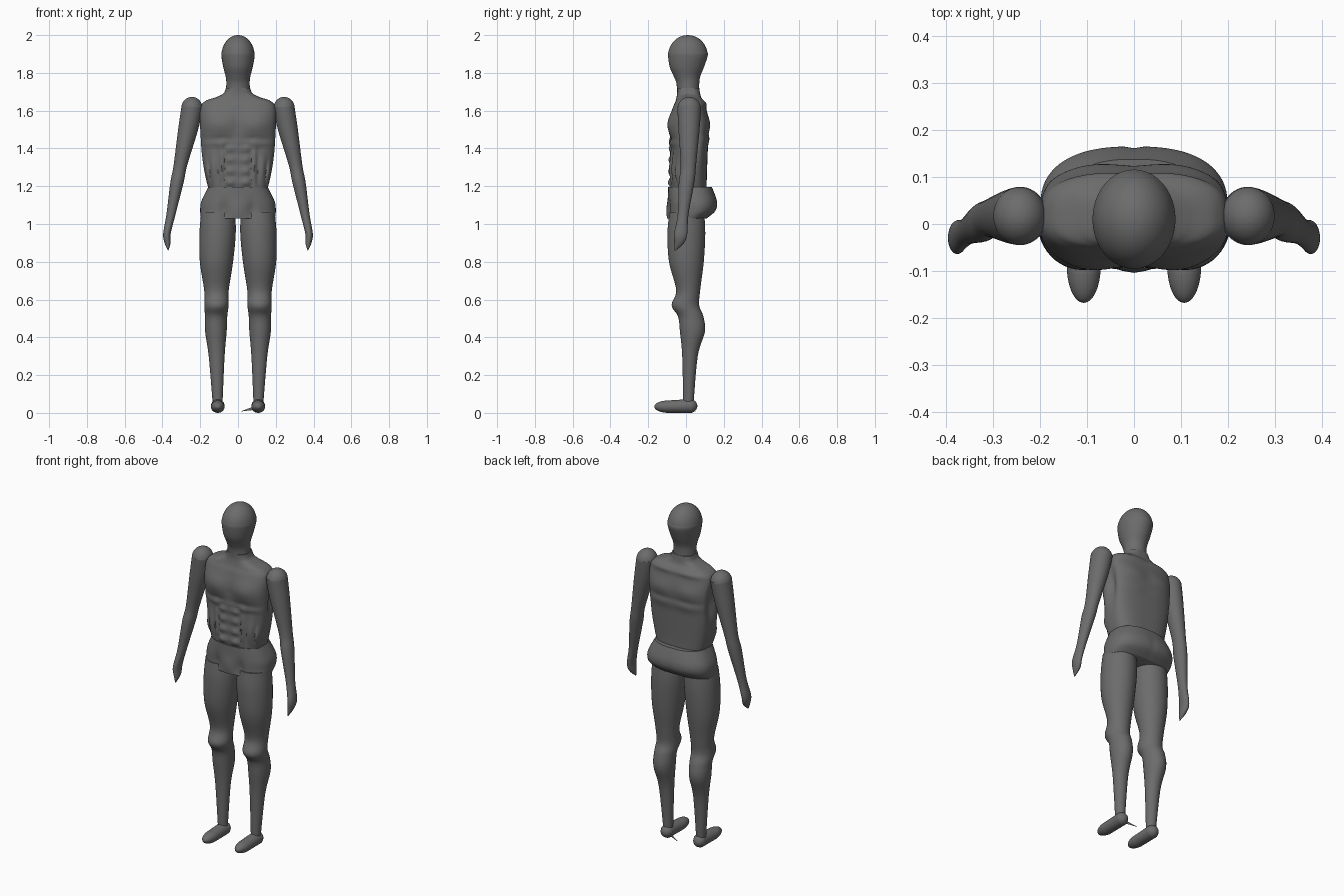
import bpy, bmesh, math
from collections import namedtuple
from mathutils import Vector

if "Cube" in bpy.data.objects:
    bpy.data.objects.remove(bpy.data.objects["Cube"], do_unlink=True)

grey = bpy.data.materials.new("body grey")
grey.use_nodes = True
grey.diffuse_color = (.15, .15, .15, 1)
grey.node_tree.nodes["Principled BSDF"].inputs["Base Color"].default_value = grey.diffuse_color

# A cross-section: place along the part, middle in x, half width, near and far edge
Ring = namedtuple("Ring", "place centre width front back")


def ring(place, width, front, back, centre=0):
    return Ring(place, centre, width, front, back)


def dome(base, height, count=7):
    """Rings that close an end with a rounded cap, listed outwards from the base."""
    middle, depth = (base.front + base.back) / 2, (base.back - base.front) / 2
    caps = []
    for i in range(1, count + 1):
        angle = math.pi / 2 * i / count
        shrink = max(math.cos(angle), .01)
        caps.append(Ring(base.place + height * math.sin(angle), base.centre, base.width * shrink,
                         middle - depth * shrink, middle + depth * shrink))
    return caps


def blend(before, start, end, after, t):
    """Smooth curve between start and end."""
    leave, arrive = (end - before) / 2, (after - start) / 2
    gap = end - start
    return start + leave * t + (3 * gap - 2 * leave - arrive) * t**2 + (leave + arrive - 2 * gap) * t**3


def resample(rings, steps):
    padded = [rings[0], *rings, rings[-1]]
    smooth = []
    for i in range(len(rings) - 1):
        for step in range(steps):
            smooth.append(Ring(*(blend(*values, step / steps) for values in zip(*padded[i:i + 4]))))
    return smooth + [rings[-1]]


def superellipse(value, power):
    return math.copysign(abs(value) ** (2 / power), value)


def loft(name, rings, power=2, steps=6, segments=48, side=1, lengthwise=False, sculpt=None):
    """Skin a run of rings, upwards or lengthwise, with optional sculpting."""
    bm = bmesh.new()
    loops = []
    for r in resample(rings, steps):
        loop = []
        for k in range(segments):
            angle = math.tau * k / segments
            across, through = math.cos(angle), math.sin(angle)
            x = r.centre + r.width * superellipse(across, power)
            depth = (r.front + r.back + (r.back - r.front) * superellipse(through, power)) / 2
            point = Vector((x, r.place, depth)) if lengthwise else Vector((x, depth, r.place))
            if sculpt:
                point += sculpt(point, across, through)
            point.x *= side
            loop.append(bm.verts.new(point))
        loops.append(loop)
    for lower, upper in zip(loops, loops[1:]):
        for k in range(segments):
            bm.faces.new((lower[k - 1], lower[k], upper[k], upper[k - 1]))
    bm.faces.new(loops[0])
    bm.faces.new(loops[-1])
    bmesh.ops.recalc_face_normals(bm, faces=bm.faces)
    mesh = bpy.data.meshes.new(name)
    bm.to_mesh(mesh)
    bm.free()
    mesh.materials.append(grey)
    part = bpy.data.objects.new(name, mesh)
    bpy.context.collection.objects.link(part)
    bpy.ops.object.select_all(action="DESELECT")
    part.select_set(True)
    bpy.context.view_layer.objects.active = part
    bpy.ops.object.shade_smooth_by_angle(angle=math.radians(50))


def swell(point, x, z, wide, tall):
    """Soft hill, the same on both sides of the body."""
    return math.exp(-((abs(point.x) - x) / wide)**2 - ((point.z - z) / tall)**2)


def torso_muscles(point, across, through):
    facing = min(1, abs(through) * 2)
    if through < 0:
        chest = .022 * swell(point, x=.1, z=1.53, wide=.09, tall=.07)
        fold = .012 * swell(point, x=.09, z=1.43, wide=.1, tall=.02)
        midline = .01 * swell(point, x=0, z=1.38, wide=.01, tall=.18)
        groove = .016 * swell(point, x=.085, z=1.31, wide=.015, tall=.1)
        oblique = .012 * swell(point, x=.13, z=1.29, wide=.02, tall=.07)
        hollow = .02 * swell(point, x=.165, z=1.26, wide=.015, tall=.05)
        abs_rows = sum(swell(point, x=.04, z=z, wide=.03, tall=.022) for z in (1.22, 1.28, 1.34, 1.4))
        rise = chest + oblique + .017 * abs_rows - fold - midline - groove - hollow
    else:
        shoulder_ridge = .012 * swell(point, x=.08, z=1.64, wide=.12, tall=.02)
        blade = .01 * swell(point, x=.09, z=1.53, wide=.09, tall=.045)
        crease = .007 * swell(point, x=.08, z=1.45, wide=.1, tall=.025)
        rise = shoulder_ridge + blade - crease
    # Hollow under each arm
    armpit = .028 * math.exp(-((point.y - .04) / .03)**2 - ((point.z - 1.46) / .1)**2)
    return Vector((-math.copysign(armpit, across) * abs(across),
                   math.copysign(rise * facing, through), 0))


def hip_muscles(point, across, through):
    if through > 0:
        return Vector((0, -.004 * swell(point, x=0, z=1.09, wide=.01, tall=.06), 0))
    bulge = .01 * swell(point, x=0, z=1.07, wide=.035, tall=.05)
    fold = .012 * swell(point, x=.075, z=1.07, wide=.02, tall=.05)
    return Vector((0, fold - bulge, 0))


# Torso from waist to the base of the neck
loft("torso", [
    ring(place=1.17, width=.15, front=-.08, back=.11),
    ring(place=1.24, width=.17, front=-.08, back=.11),
    ring(place=1.38, width=.195, front=-.076, back=.115),
    ring(place=1.52, width=.204, front=-.08, back=.12),
    ring(place=1.61, width=.202, front=-.068, back=.107),
    ring(place=1.65, width=.175, front=-.055, back=.09),
    ring(place=1.67, width=.12, front=-.05, back=.08),
    ring(place=1.69, width=.078, front=-.047, back=.075),
    ring(place=1.72, width=.064, front=-.046, back=.07),
], power=2.9, steps=12, segments=128, sculpt=torso_muscles)

# Neck flowing into an egg-shaped head
brow = ring(place=1.89, width=.088, front=-.095, back=.115)
loft("head_and_neck", [
    ring(place=1.66, width=.066, front=-.045, back=.07),
    ring(place=1.74, width=.062, front=-.05, back=.07),
    ring(place=1.78, width=.065, front=-.064, back=.075),
    ring(place=1.83, width=.078, front=-.086, back=.095),
    brow, *dome(brow, height=.11),
])

# Pelvis with a rounded seat
loft("pelvis", [
    ring(place=1.195, width=.158, front=-.094, back=.138),
    ring(place=1.12, width=.194, front=-.095, back=.164),
    ring(place=1.07, width=.2, front=-.094, back=.156),
    ring(place=1.03, width=.196, front=-.095, back=.11),
], power=2.5, steps=12, segments=96, sculpt=hip_muscles)

leg = [
    ring(place=1.06, centre=.105, width=.09, front=-.088, back=.096),
    ring(place=.95, centre=.108, width=.096, front=-.098, back=.102),
    ring(place=.8, centre=.114, width=.088, front=-.09, back=.094),
    ring(place=.65, centre=.114, width=.065, front=-.052, back=.075),
    ring(place=.57, centre=.114, width=.064, front=-.076, back=.07),
    ring(place=.51, centre=.116, width=.059, front=-.042, back=.092),
    ring(place=.43, centre=.117, width=.057, front=-.032, back=.1),
    ring(place=.3, centre=.113, width=.042, front=-.02, back=.062),
    ring(place=.05, centre=.108, width=.026, front=-.015, back=.04),
]

heel = ring(place=.02, centre=.107, width=.036, front=0, back=.073)
ball = ring(place=-.09, centre=.107, width=.036, front=0, back=.066)
foot = [*reversed(dome(heel, height=.04)), heel, ball, *dome(ball, height=-.078)]

shoulder = ring(place=1.61, centre=.244, width=.057, front=-.045, back=.079)
arm = [
    *reversed(dome(shoulder, height=.063)), shoulder,
    ring(place=1.5, centre=.264, width=.053, front=-.04, back=.072),
    ring(place=1.31, centre=.305, width=.036, front=-.028, back=.053),
    ring(place=1.22, centre=.323, width=.035, front=-.038, back=.044),
    ring(place=1.05, centre=.355, width=.024, front=-.044, back=.013),
    ring(place=.95, centre=.376, width=.02, front=-.063, back=.007),
    ring(place=.9, centre=.373, width=.016, front=-.062, back=-.01),
    ring(place=.86, centre=.369, width=.001, front=-.06, back=-.054),
]

# Matching limbs on both sides
for label, side in (("left", 1), ("right", -1)):
    loft(label + "_leg", leg, side=side)
    loft(label + "_foot", foot, side=side, lengthwise=True)
    loft(label + "_arm", arm, side=side)

# Thin spur on the inner side of the left heel
loft("heel_spur", [
    ring(place=.03, centre=.08, width=.01, front=.015, back=.033),
    ring(place=.05, centre=.02, width=.001, front=.008, back=.01),
], lengthwise=True, segments=4)
